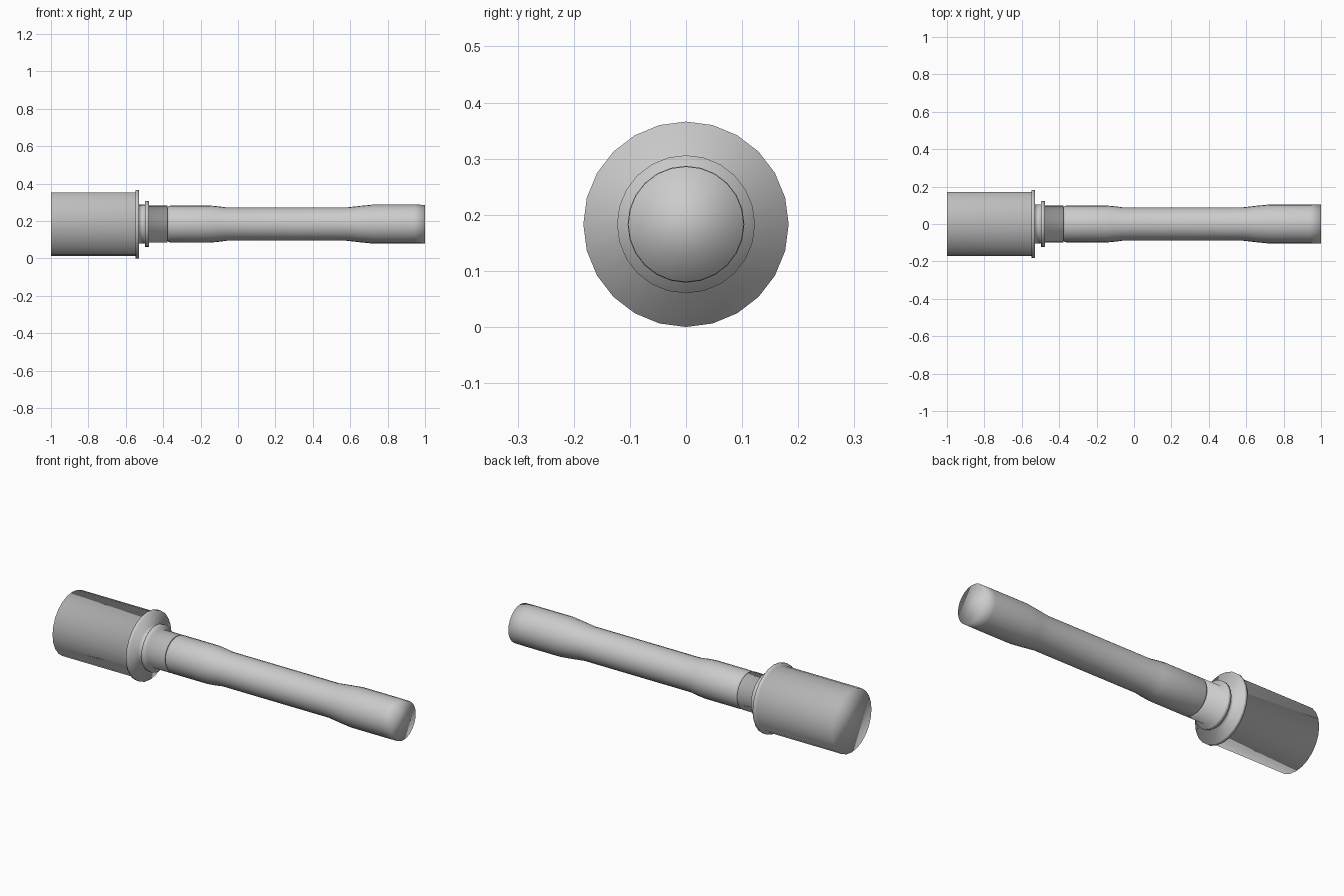
import bpy, bmesh
from math import sin, cos, pi

if "Cube" in bpy.data.objects:
    bpy.data.objects.remove(bpy.data.objects["Cube"])

SIDES = 24
AXIS_Z = 0.183

grey = bpy.data.materials.new("plain grey")
grey.use_nodes = True
colour = (0.6, 0.6, 0.6, 1)
grey.diffuse_color = colour
grey.node_tree.nodes["Principled BSDF"].inputs["Base Color"].default_value = colour


def turned_part(name, profile):
    """Turn (x, radius) points about the long axis and close both ends."""
    bm = bmesh.new()
    rings = []
    for x, r in profile:
        angles = [2 * pi * i / SIDES for i in range(SIDES)]
        rings.append([bm.verts.new((x, r * sin(a), AXIS_Z + r * cos(a))) for a in angles])
    for a, b in zip(rings, rings[1:]):
        for i in range(SIDES):
            j = (i + 1) % SIDES
            bm.faces.new((a[i], a[j], b[j], b[i]))
    bm.faces.new(rings[0])
    bm.faces.new(rings[-1])
    bmesh.ops.recalc_face_normals(bm, faces=bm.faces)
    for f in bm.faces:
        f.smooth = True
    mesh = bpy.data.meshes.new(name)
    bm.to_mesh(mesh)
    bm.free()
    mesh.materials.append(grey)
    obj = bpy.data.objects.new(name, mesh)
    bpy.context.collection.objects.link(obj)
    return obj


# Canister with its rim, neck, ring and the sleeve that takes the handle
turned_part("head", [
    (-1.0, 0.17), (-0.548, 0.17), (-0.548, 0.183), (-0.53, 0.183),
    (-0.53, 0.105), (-0.498, 0.105), (-0.498, 0.123), (-0.477, 0.123),
    (-0.477, 0.099), (-0.377, 0.099), (-0.377, 0.09)])

# Waisted handle, swelling at both ends
turned_part("handle", [
    (-0.377, 0.088), (-0.37, 0.096), (-0.36, 0.099), (-0.15, 0.099),
    (-0.105, 0.095), (-0.06, 0.089), (0.58, 0.089), (0.65, 0.097),
    (0.72, 0.104), (0.94, 0.104), (1.0, 0.103)])
